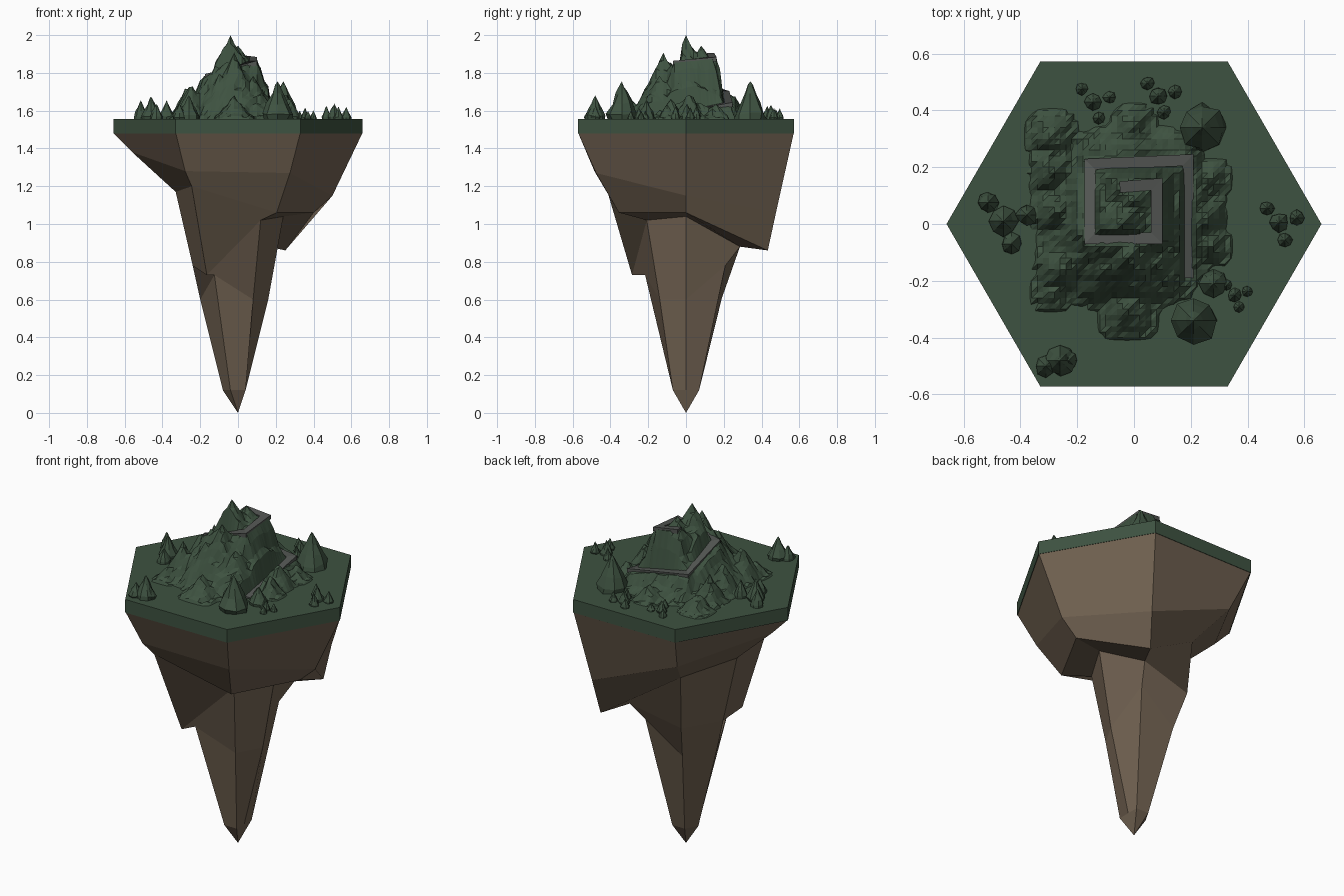
import bpy, random
from math import cos, sin, pi, hypot, radians
from mathutils import Vector, noise

if "Cube" in bpy.data.objects:
    bpy.data.objects.remove(bpy.data.objects["Cube"])

random.seed(4)
TOP = 1.555


def material(name, rgb):
    m = bpy.data.materials.new(name)
    m.diffuse_color = (*rgb, 1)
    m.use_nodes = True
    m.node_tree.nodes["Principled BSDF"].inputs["Base Color"].default_value = m.diffuse_color
    return m


GREEN = material("grass", (0.048, 0.085, 0.052))
BROWN = material("rock", (0.17, 0.125, 0.085))
GREY = material("path", (0.085, 0.092, 0.085))


def add(name, verts, faces, mat):
    me = bpy.data.meshes.new(name)
    me.from_pydata(verts, [], faces)
    me.materials.append(mat)
    ob = bpy.data.objects.new(name, me)
    bpy.context.collection.objects.link(ob)
    return ob


def ring_faces(rows, n):
    return [(r * n + i, (r + 1) * n + i, (r + 1) * n + (i + 1) % n, r * n + (i + 1) % n)
            for r in range(rows - 1) for i in range(n)]


# Hexagonal grass slab
bpy.ops.mesh.primitive_cylinder_add(vertices=6, radius=0.66, depth=0.077,
                                    location=(0, 0, TOP - 0.0385),
                                    rotation=(0, 0, radians(30)))
slab = bpy.context.object
slab.name = "grass_slab"
slab.data.materials.append(GREEN)

# Hanging rock: one (radius, height) profile below each slab corner
columns = [
    [(.658, 1.48), (.50, 1.15), (.40, 1.06), (.24, 1.04), (.16, .60), (.04, .12)],
    [(.658, 1.48), (.55, 1.06), (.50, .86), (.33, .88), (.24, .78), (.08, .12)],
    [(.658, 1.48), (.54, 1.28), (.33, 1.12), (.30, .81), (.22, .61), (.08, .12)],
    [(.658, 1.48), (.56, 1.38), (.33, 1.17), (.24, .78), (.20, .60), (.08, .12)],
    [(.658, 1.48), (.56, 1.28), (.49, 1.20), (.33, .73), (.25, .73), (.08, .12)],
    [(.658, 1.48), (.55, 1.27), (.41, 1.06), (.24, 1.02), (.16, .60), (.08, .12)],
]
verts = [(columns[i][r][0] * cos(i * pi / 3), columns[i][r][0] * sin(i * pi / 3), columns[i][r][1])
         for r in range(6) for i in range(6)]
faces = [f[::-1] for f in ring_faces(6, 6)]
faces = [f[::-1] for f in faces] + [(30 + i, 36, 30 + (i + 1) % 6) for i in range(6)]
add("hanging_rock", verts + [(0, 0, 0)], faces, BROWN)

# Square spiral path climbing the mountain
path = [Vector(p) for p in [
    (.19, -.19, 1.56), (.19, .225, 1.64), (-.155, .21, 1.70), (-.155, -.05, 1.79),
    (.08, -.05, 1.86), (.08, .14, 1.88), (-.05, .13, 1.90)]]


def nearest_path(x, y):
    best = (9, 0)
    for a, b in zip(path, path[1:]):
        d = (b - a).to_2d()
        t = max(0, min(1, (Vector((x, y)) - a.to_2d()).dot(d) / d.length_squared))
        p = a.lerp(b, t)
        best = min(best, (hypot(x - p.x, y - p.y), p.z))
    return best


# Peaks of the mountain: x, y, height, radius
peaks = [
    (-.04, 0, .445, .31), (0, .08, .41, .28), (.06, .02, .33, .25), (-.02, -.12, .365, .20),
    (-.1, -.16, .25, .15), (.08, -.14, .25, .15),
    (-.29, .31, .13, .10), (-.28, .18, .17, .10), (-.27, .04, .19, .10),
    (-.25, -.16, .21, .11), (-.29, -.24, .10, .08), (-.02, -.30, .14, .12),
    (0, .34, .11, .09), (.27, .16, .10, .08), (.25, .02, .17, .09), (.27, -.08, .13, .08)]


def height(x, y):
    h = -0.02
    for px, py, ph, pr in peaks:
        ax, ay = abs(x - px), abs(y - py)
        d = (.55 * hypot(ax, ay) + .45 * max(ax, ay)) / pr
        if d < 1:
            h = max(h, ph * (1 - d) ** 1.15)
    if h > 0.02 and h < .43:
        h -= 0.035 * abs(noise.noise((x * 22, y * 22, .3))) + random.uniform(0, .012)
    z = TOP + h
    d, pz = nearest_path(x, y)
    if d < 0.027:
        z = pz - 0.006
    elif pz > z and d < 0.045:
        z = (z + pz) / 2
    return z


nx, ny, s = 41, 45, 0.02
verts = [(-.42 + s * i, -.44 + s * j, height(-.42 + s * i, -.44 + s * j))
         for j in range(ny) for i in range(nx)]
faces = []
for j in range(ny - 1):
    for i in range(nx - 1):
        a = j * nx + i
        for f in ((a, a + 1, a + nx + 1), (a, a + nx + 1, a + nx)):
            if max(verts[k][2] for k in f) > TOP:
                faces.append(f)
add("mountain", verts, faces, GREEN)

# Path ribbon with mitred corners and a little thickness
w, verts = 0.02, []
for i, p in enumerate(path):
    dirs = [(path[k + 1] - path[k]).to_2d().normalized()
            for k in (i - 1, i) if 0 <= k < len(path) - 1]
    n = Vector((0, 0))
    for d in dirs:
        n += Vector((-d.y, d.x))
    n *= w / (1 if len(dirs) == 1 else 1 + dirs[0].dot(dirs[1]))
    for sx, dz in ((1, .004), (-1, .004), (-1, -.02), (1, -.02)):
        verts.append((p.x + n.x * sx, p.y + n.y * sx, p.z + dz))
end = len(verts) - 4
add("spiral_path", verts, ring_faces(len(path), 4) + [(0, 1, 2, 3), (end + 3, end + 2, end + 1, end)], GREY)


# Craggy trees: jagged pointed low-poly cones
def tree(x, y, r, h, n=8):
    v = []
    for k, z in ((.95, -.03), (1, .15), (.68, .42), (.38, .68), (.16, .88)):
        for i in range(n):
            a = 2 * pi * i / n
            q = r * k * random.uniform(.82, 1.1)
            v.append((x + q * cos(a), y + q * sin(a), TOP + h * (z + random.uniform(-.04, .04))))
    top = len(v)
    v.append((x, y, TOP + h))
    add("tree", v, ring_faces(5, n) + [(top - n + i, top - n + (i + 1) % n, top) for i in range(n)], GREEN)


for t in [(.24, .34, .085, .20), (.21, -.34, .085, .20), (.28, -.21, .05, .10),
          (-.26, -.48, .055, .125), (-.31, -.50, .04, .08), (-.23, -.48, .03, .07)]:
    tree(*t)

# Small clusters: one tree with three smaller ones around it; x, y, spread, size
for cx, cy, spread, size in [(-.145, .43, .06, .03), (.085, .45, .06, .032), (.355, -.25, .045, .026),
                             (.51, .005, .065, .036), (-.46, .01, .085, .052)]:
    tree(cx, cy, size, size * 2.3)
    for a in (15, 130, 290):
        tree(cx + spread * cos(radians(a)), cy + spread * sin(radians(a)),
             size * .75, size * random.uniform(1.4, 2))
